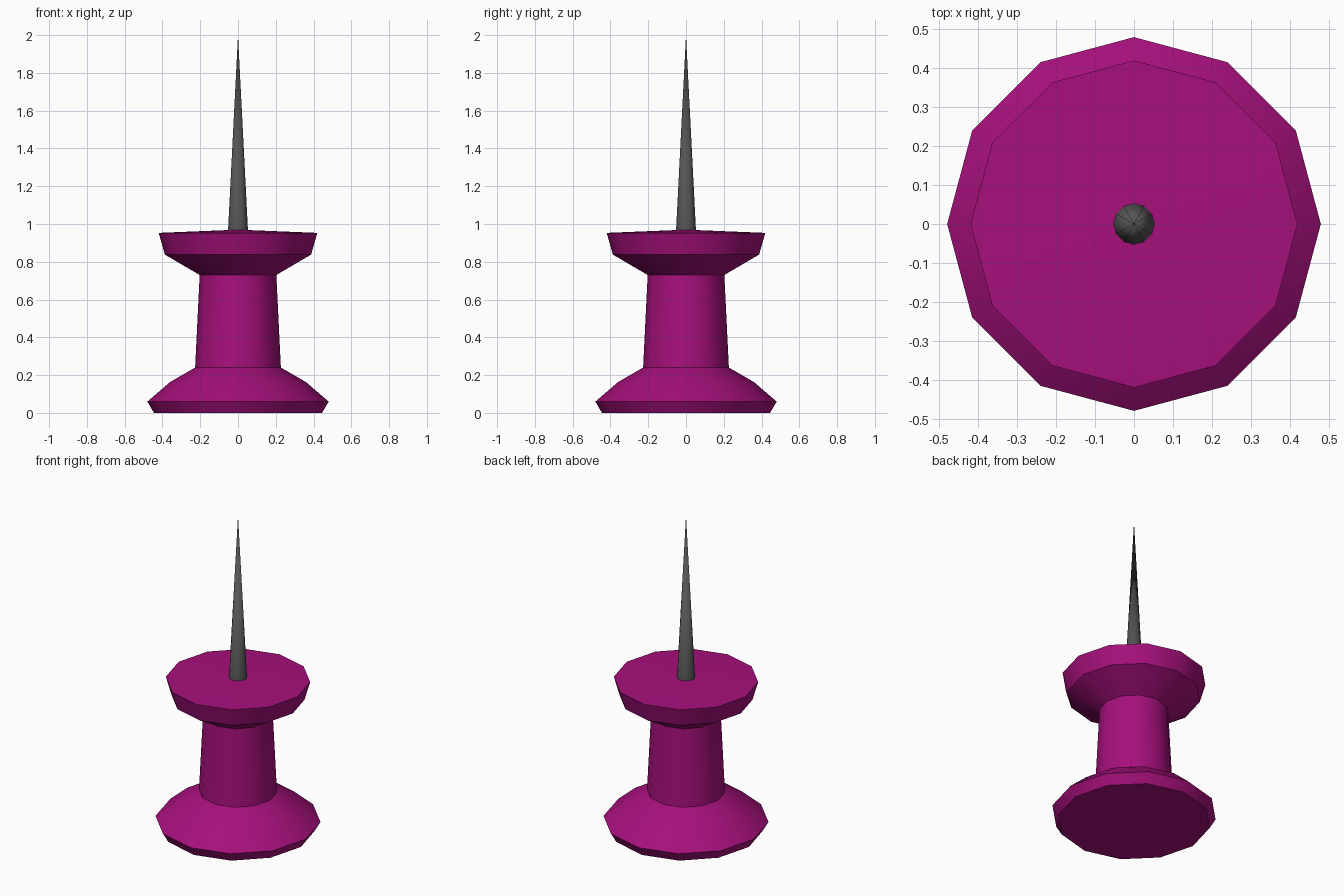
import bpy
import bmesh
import math

cube = bpy.data.objects.get("Cube")
if cube:
    bpy.data.objects.remove(cube, do_unlink=True)

SIDES = 12


def make_material(name, color, roughness, metallic=0.0):
    mat = bpy.data.materials.new(name)
    mat.use_nodes = True
    mat.diffuse_color = color
    bsdf = mat.node_tree.nodes["Principled BSDF"]
    bsdf.inputs["Base Color"].default_value = color
    bsdf.inputs["Roughness"].default_value = roughness
    bsdf.inputs["Metallic"].default_value = metallic
    return mat


def lathe(name, profile, mat):
    """Turn a (radius, height) profile around z; radius 0 becomes a pole."""
    bm = bmesh.new()
    rings = []
    for radius, z in profile:
        if radius == 0:
            rings.append([bm.verts.new((0, 0, z))] * SIDES)
        else:
            angles = [math.tau * i / SIDES for i in range(SIDES)]
            rings.append([bm.verts.new((radius * math.cos(a), radius * math.sin(a), z))
                          for a in angles])
    for low, high in zip(rings, rings[1:]):
        for i in range(SIDES):
            j = (i + 1) % SIDES
            corners = dict.fromkeys((low[i], low[j], high[j], high[i]))
            bm.faces.new(list(corners))
    bmesh.ops.recalc_face_normals(bm, faces=bm.faces)
    mesh = bpy.data.meshes.new(name)
    bm.to_mesh(mesh)
    bm.free()
    mesh.materials.append(mat)
    obj = bpy.data.objects.new(name, mesh)
    bpy.context.collection.objects.link(obj)
    bpy.ops.object.select_all(action="DESELECT")
    obj.select_set(True)
    bpy.context.view_layer.objects.active = obj
    bpy.ops.object.shade_smooth_by_angle(angle=math.radians(31))
    return obj


magenta = make_material("magenta plastic", (0.38, 0.005, 0.2, 1), 0.5)
steel = make_material("dark steel", (0.09, 0.09, 0.09, 1), 0.5)

# Plastic grip: wide foot, tapered waist, flared collar
lathe("pin_grip", [
    (0, 0), (0.445, 0), (0.48, 0.06), (0.36, 0.163), (0.227, 0.24),
    (0.203, 0.73), (0.387, 0.838), (0.42, 0.953), (0, 0.97),
], magenta)

# Metal needle, seated slightly inside the collar
lathe("pin_needle", [(0, 0.94), (0.054, 0.94), (0, 2.0)], steel)
